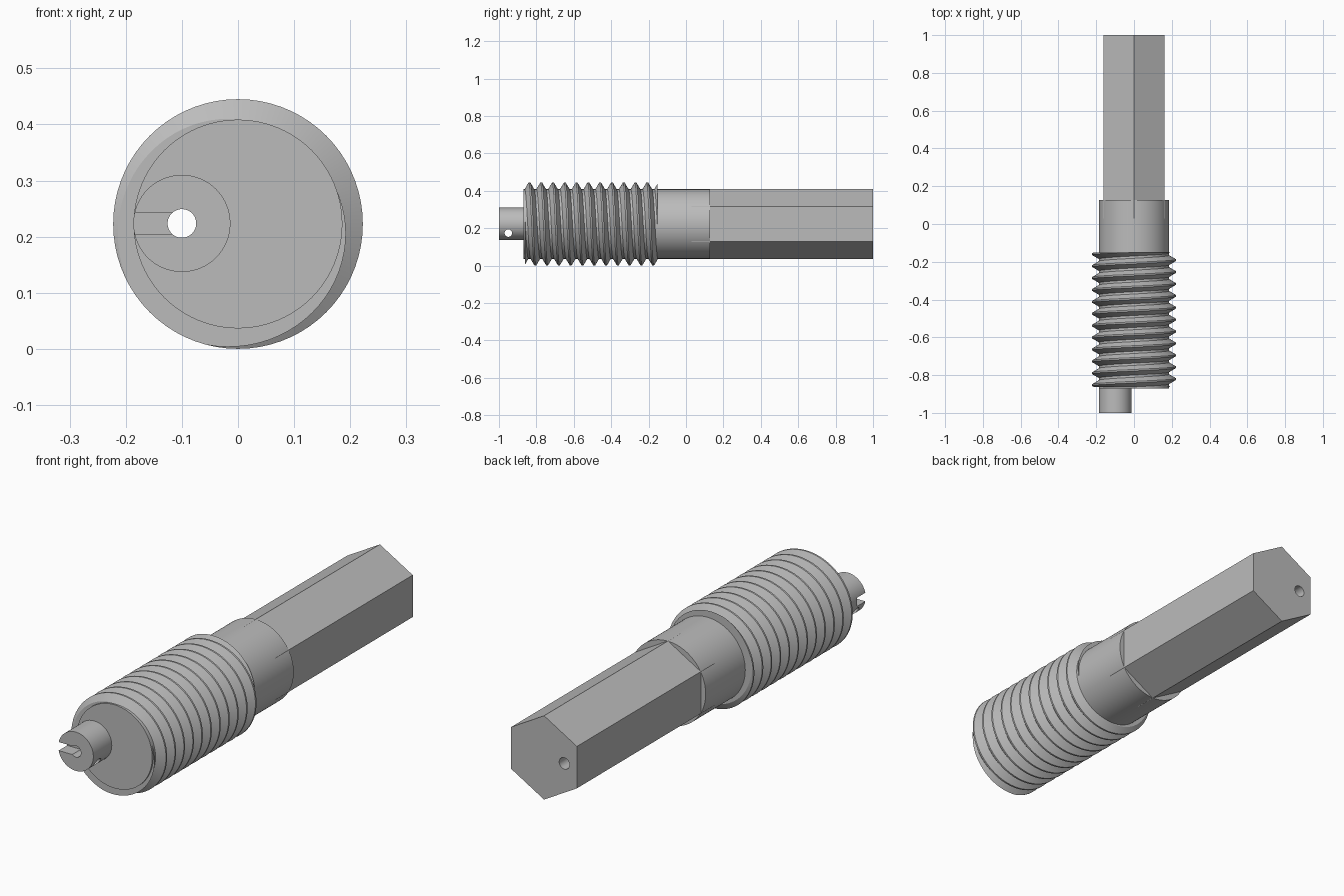
import bpy, bmesh, math

if "Cube" in bpy.data.objects:
    bpy.data.objects.remove(bpy.data.objects["Cube"], do_unlink=True)

AXIS_Z = 0.2225
PITCH = 0.063

steel = bpy.data.materials.new("steel_grey")
steel.use_nodes = True
GREY = (0.5, 0.5, 0.5, 1)
steel.diffuse_color = GREY
steel.node_tree.nodes["Principled BSDF"].inputs["Base Color"].default_value = GREY


def finish(name, bm):
    bmesh.ops.recalc_face_normals(bm, faces=bm.faces)
    mesh = bpy.data.meshes.new(name)
    bm.to_mesh(mesh)
    bm.free()
    mesh.materials.append(steel)
    obj = bpy.data.objects.new(name, mesh)
    bpy.context.collection.objects.link(obj)
    return obj


def skin(bm, sections):
    """Join closed sections into a capped solid."""
    rings = [[bm.verts.new(p) for p in s] for s in sections]
    n = len(rings[0])
    for a, b in zip(rings, rings[1:]):
        for i in range(n):
            j = (i + 1) % n
            bm.faces.new((a[i], a[j], b[j], b[i]))
    bm.faces.new(rings[0])
    bm.faces.new(rings[-1])


def rod(name, radius, start, end, x=0, z=AXIS_Z, sides=96, along_x=False):
    """Prism along y (or x), first corner on top."""
    def ring(t):
        pts = []
        for i in range(sides):
            a = math.tau * i / sides
            u, h = radius * math.sin(a), z + radius * math.cos(a)
            pts.append((t, x + u, h) if along_x else (x + u, t, h))
        return pts
    bm = bmesh.new()
    skin(bm, [ring(start), ring(end)])
    return finish(name, bm)


def activate(obj):
    bpy.ops.object.select_all(action='DESELECT')
    obj.select_set(True)
    bpy.context.view_layer.objects.active = obj


def cut(obj, cutter):
    mod = obj.modifiers.new("cut", 'BOOLEAN')
    mod.operation = 'DIFFERENCE'
    mod.solver = 'EXACT'
    mod.object = cutter
    activate(obj)
    bpy.ops.object.modifier_apply(modifier=mod.name)


# Round body, hexagonal shank and offset front pin
body = rod("body", 0.186, -0.87, 0.127)
shank = rod("hex_shank", 0.187, 0.03, 1.0, sides=6)
pin = rod("front_pin", 0.0865, -1.0, -0.86, x=-0.1, z=0.2235, sides=64)

# Right-handed helical thread, trimmed flat at both ends
PROFILE = [(0.18, -0.029), (0.2225, -0.004), (0.2225, 0.004), (0.18, 0.029)]
STEPS = 72
sections = []
for k in range(-2 * STEPS, 13 * STEPS + 1):
    a = math.tau * k / STEPS
    y = -0.837 + PITCH * k / STEPS
    sections.append([(r * math.sin(a), y + dy, AXIS_Z + r * math.cos(a))
                     for r, dy in PROFILE])
bm = bmesh.new()
skin(bm, sections)
for plane_y, side in ((-0.862, -1), (-0.152, 1)):
    geom = bm.verts[:] + bm.edges[:] + bm.faces[:]
    bmesh.ops.bisect_plane(bm, geom=geom, plane_co=(0, plane_y, 0),
                           plane_no=(0, side, 0), clear_outer=True)
    rim = [e for e in bm.edges if e.is_boundary]
    bmesh.ops.triangle_fill(bm, edges=rim, use_beauty=True)
thread = finish("thread", bm)

# Bore through the full length, cross hole and slot in the pin
bore = rod("bore_cutter", 0.0255, -1.1, 1.1, x=-0.1, z=0.2235, sides=48)
cross = rod("cross_hole_cutter", 0.02, -0.3, 0.1, x=-0.95, z=0.174,
            sides=32, along_x=True)
bm = bmesh.new()
skin(bm, [[(x, y, z) for x, z in ((-0.25, 0.205), (-0.1, 0.205),
                                  (-0.1, 0.243), (-0.25, 0.243))]
          for y in (-1.1, -0.94)])
slot = finish("slot_cutter", bm)

for part in (body, shank, pin):
    cut(part, bore)
for cutter in (cross, slot):
    cut(pin, cutter)
for cutter in (bore, cross, slot):
    bpy.data.objects.remove(cutter, do_unlink=True)

# Smooth round walls, keep sharp rims
for part in (body, shank, pin, thread):
    activate(part)
    bpy.ops.object.shade_smooth_by_angle(angle=math.radians(25))
